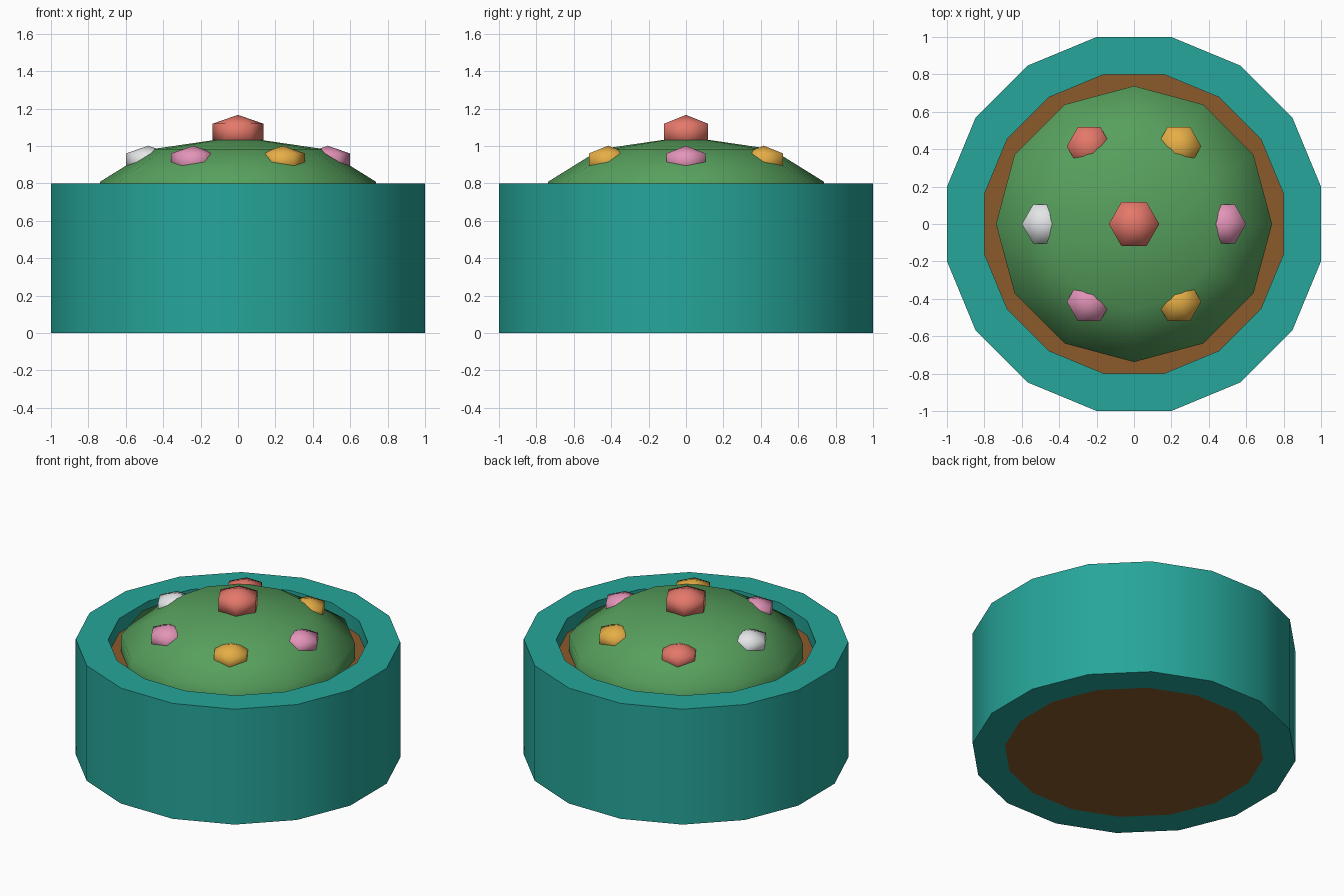
import bpy, bmesh
from math import sin, cos, pi, radians

cube = bpy.data.objects.get("Cube")
if cube:
    bpy.data.objects.remove(cube, do_unlink=True)


def material(name, hex_code):
    """Flat material from an sRGB hex code."""
    srgb = [int(hex_code[i:i + 2], 16) / 255 for i in (0, 2, 4)]
    col = [c / 12.92 if c <= 0.04045 else ((c + 0.055) / 1.055) ** 2.4 for c in srgb] + [1]
    m = bpy.data.materials.new(name)
    m.use_nodes = True
    m.diffuse_color = col
    m.node_tree.nodes["Principled BSDF"].inputs["Base Color"].default_value = col
    return m


teal = material("teal_glaze", "26A69A")
brown = material("brown_soil", "8B5A2B")
green = material("green_plant", "57A05D")
coral = material("coral_petal", "E5786A")
yellow = material("yellow_petal", "E6AE46")
pink = material("pink_petal", "E394B8")
white = material("white_petal", "E4E6E8")


def lathe(name, profile, sides, mat, start=0.0, closed=False, loc=(0, 0, 0), sharp=None):
    """Revolve (radius, z) points about the z axis."""
    bm = bmesh.new()
    rings = []
    for r, z in profile:
        angles = [start + 2 * pi * i / sides for i in range(sides)]
        rings.append([bm.verts.new((r * cos(a), r * sin(a), z)) for a in angles])
    pairs = list(zip(rings, rings[1:]))
    if closed:
        pairs.append((rings[-1], rings[0]))
    for a, b in pairs:
        for i in range(sides):
            j = (i + 1) % sides
            bm.faces.new((a[i], a[j], b[j], b[i]))
    bmesh.ops.remove_doubles(bm, verts=bm.verts, dist=1e-5)
    bmesh.ops.recalc_face_normals(bm, faces=bm.faces)
    mesh = bpy.data.meshes.new(name)
    bm.to_mesh(mesh)
    bm.free()
    mesh.materials.append(mat)
    obj = bpy.data.objects.new(name, mesh)
    obj.location = loc
    bpy.context.collection.objects.link(obj)
    bpy.ops.object.select_all(action='DESELECT')
    obj.select_set(True)
    bpy.context.view_layer.objects.active = obj
    if sharp:
        bpy.ops.object.shade_smooth_by_angle(angle=radians(sharp))
    else:
        bpy.ops.object.shade_smooth()
    return obj


def ball(radius, height, rings):
    """Profile of a squashed sphere, from bottom pole to top pole."""
    return [(radius * sin(pi * i / rings), -height * cos(pi * i / rings))
            for i in range(rings + 1)]


# Pot wall with a flat rim, and the soil that fills it
half_step = pi / 16
outer, inner = 1 / cos(half_step), 0.8 / cos(half_step)
lathe("pot", [(outer, 0), (outer, 0.8), (inner, 0.8), (inner, 0)],
      16, teal, half_step, closed=True, sharp=30)
lathe("soil", [(0, 0), (inner, 0), (inner, 0.7), (0, 0.7)],
      16, brown, half_step, sharp=30)

# Rounded plant body
lathe("plant_dome", ball(0.776, 0.35, 5), 12, green, loc=(0, 0, 0.7))

# Crown flower and the ring of six smaller flowers
lathe("crown_flower", ball(0.156, 0.094, 3), 6, coral, loc=(0, 0, 1.072))
for i, mat in enumerate((pink, yellow, coral, white, pink, yellow)):
    a = i * pi / 3
    lathe(f"ring_flower_{i + 1}", ball(0.138, 0.083, 3), 6, mat,
          loc=(0.48 * cos(a), 0.48 * sin(a), 0.918))
